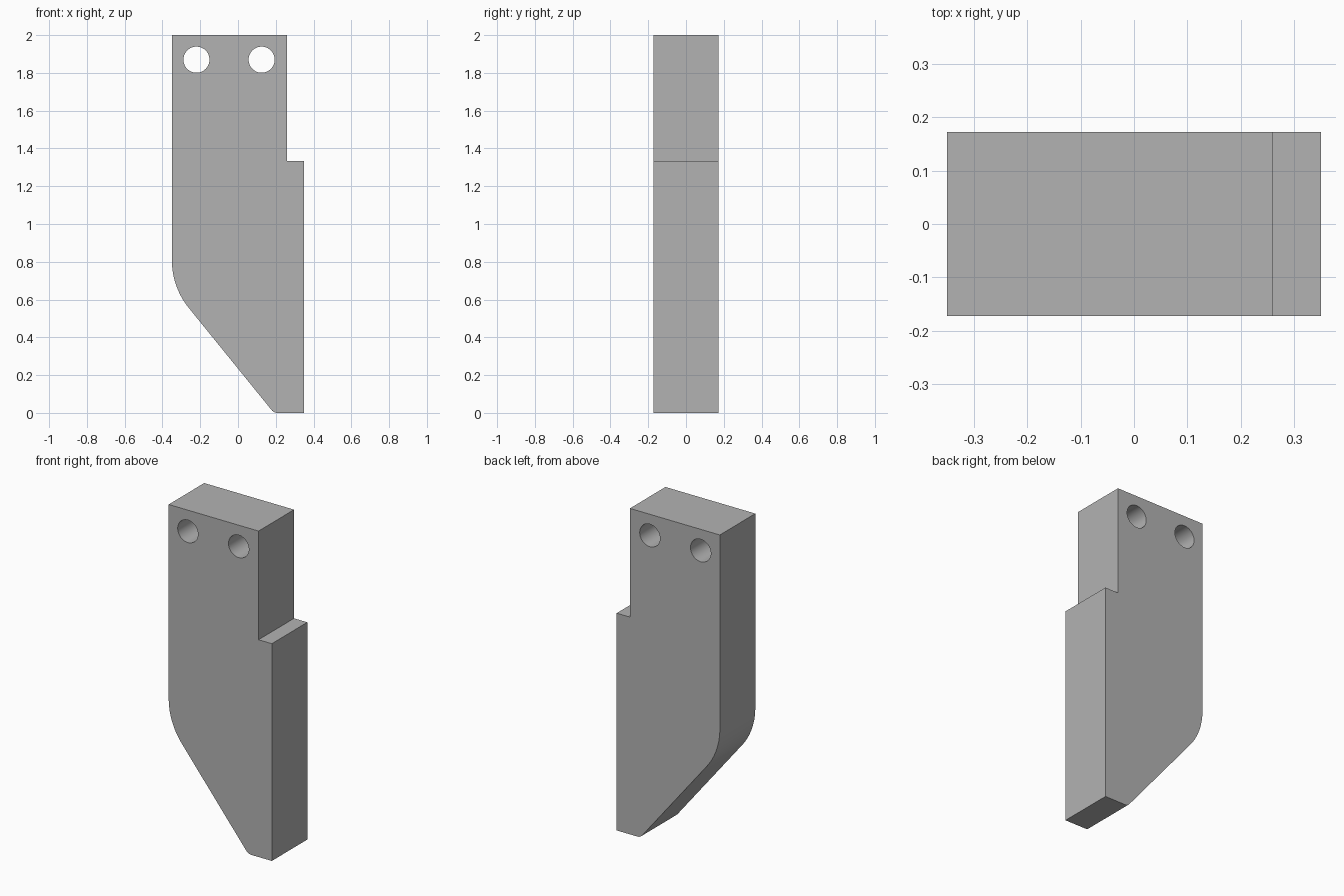
import bpy, bmesh, math
from mathutils import Vector

cube = bpy.data.objects.get("Cube")
if cube:
    bpy.data.objects.remove(cube, do_unlink=True)

HALF_DEPTH = 0.172
HOLE_RADIUS = 0.069
HOLE_HEIGHT = 1.87

grey = bpy.data.materials.new("plain grey")
grey.use_nodes = True
grey.diffuse_color = (0.45, 0.45, 0.45, 1)
grey.node_tree.nodes["Principled BSDF"].inputs["Base Color"].default_value = (0.45, 0.45, 0.45, 1)


def fillet(before, corner, after, radius, steps=14):
    """Points of a tangent arc that rounds one corner."""
    before, corner, after = Vector(before), Vector(corner), Vector(after)
    a, b = (before - corner).normalized(), (after - corner).normalized()
    half = a.angle(b) / 2
    centre = corner + (a + b).normalized() * radius / math.sin(half)
    start = corner + a * radius / math.tan(half) - centre
    end = corner + b * radius / math.tan(half) - centre
    sweep = start.angle(end)
    return [centre + (start * math.sin(sweep * (1 - i / steps))
                      + end * math.sin(sweep * i / steps)) / math.sin(sweep)
            for i in range(steps + 1)]


# Side outline: stepped right edge, slanted foot with two rounded corners
top_left, heel, toe, foot = (-0.35, 2), (-0.35, 0.666), (0.19, 0), (0.35, 0)
outline = [top_left]
outline += fillet(top_left, heel, toe, 0.4)
outline += fillet(heel, toe, foot, 0.04, 6)
outline += [foot, (0.35, 1.333), (0.26, 1.333), (0.26, 2)]

# Plate body, extruded front to back
bm = bmesh.new()
face = bm.faces.new([bm.verts.new((p[0], -HALF_DEPTH, p[1])) for p in outline])
extruded = bmesh.ops.extrude_face_region(bm, geom=[face])["geom"]
bmesh.ops.translate(bm, vec=(0, 2 * HALF_DEPTH, 0),
                    verts=[v for v in extruded if isinstance(v, bmesh.types.BMVert)])
bmesh.ops.recalc_face_normals(bm, faces=bm.faces)
mesh = bpy.data.meshes.new("plate")
bm.to_mesh(mesh)
bm.free()
plate = bpy.data.objects.new("plate", mesh)
bpy.context.collection.objects.link(plate)
mesh.materials.append(grey)

# Two round mounting holes
for x in (-0.22, 0.125):
    bpy.ops.mesh.primitive_cylinder_add(vertices=48, radius=HOLE_RADIUS, depth=1,
                                        location=(x, 0, HOLE_HEIGHT),
                                        rotation=(math.pi / 2, 0, 0))
    cutter = bpy.context.object
    cutter.name = "hole_cutter"
    cutter.hide_render = True
    cutter.data.materials.append(grey)
    cut = plate.modifiers.new("mounting hole", 'BOOLEAN')
    cut.operation = 'DIFFERENCE'
    cut.solver = 'EXACT'
    cut.object = cutter
    bpy.context.view_layer.objects.active = plate
    bpy.ops.object.modifier_apply(modifier=cut.name)
    bpy.data.objects.remove(cutter, do_unlink=True)

# Smooth arcs and holes, sharp edges elsewhere
bpy.ops.object.select_all(action='DESELECT')
plate.select_set(True)
bpy.context.view_layer.objects.active = plate
bpy.ops.object.shade_smooth_by_angle(angle=math.radians(30))
